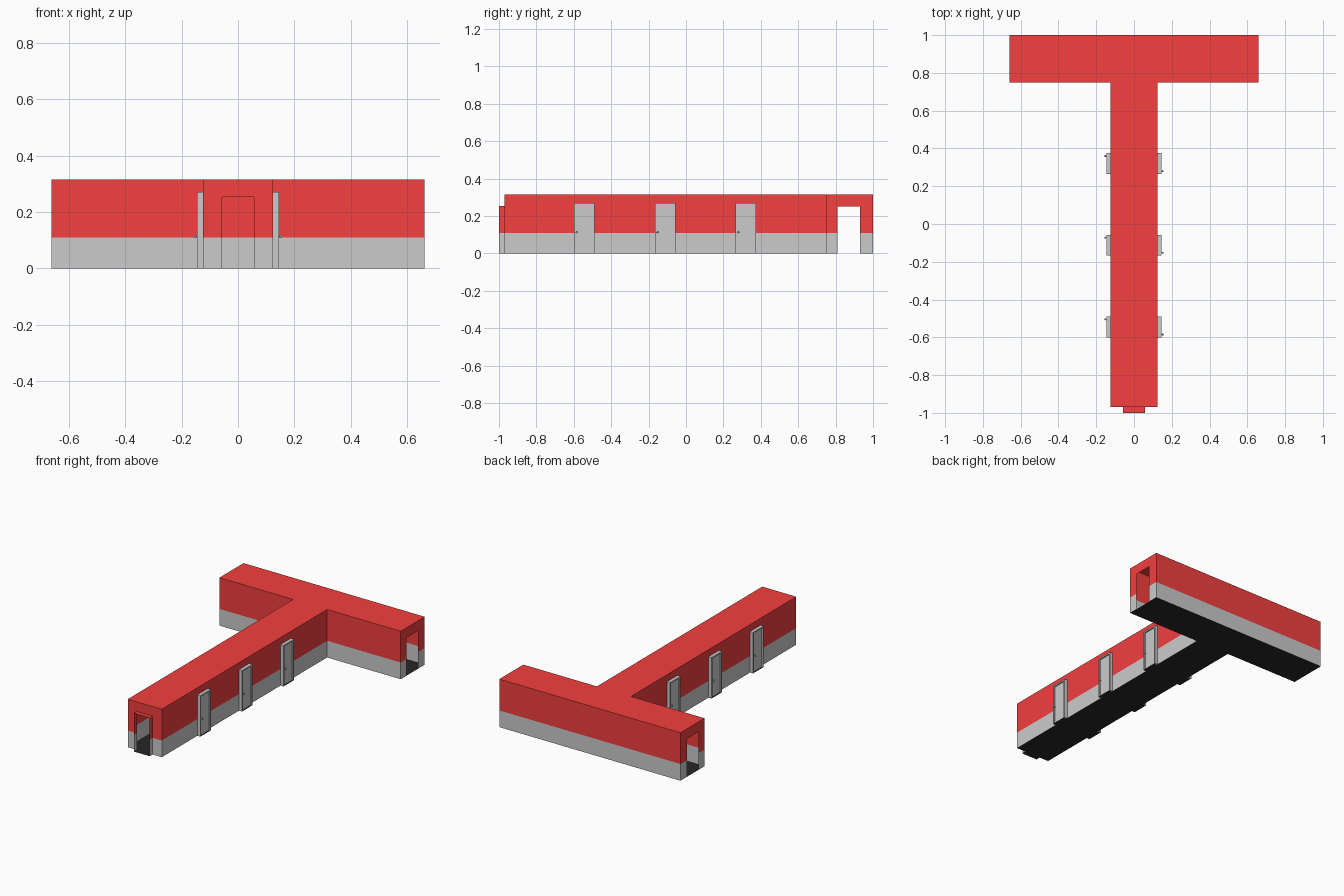
import bpy, bmesh
from mathutils import Matrix

if "Cube" in bpy.data.objects:
    bpy.data.objects.remove(bpy.data.objects["Cube"])

BAND, TOP = 0.11, 0.316          # paint line and roof height
SW, BW = 0.124, 0.66             # half widths of stem and cross bar
Y0, Y1, Y2 = -0.97, 0.75, 1.0    # stem front, bar front, bar back


def material(name, rgb):
    m = bpy.data.materials.new(name)
    m.diffuse_color = (*rgb, 1)
    m.use_nodes = True
    m.node_tree.nodes["Principled BSDF"].inputs["Base Color"].default_value = m.diffuse_color
    return m


RED = material("red_paint", (0.9, 0.05, 0.05))
BLACK = material("black_floor", (0.02, 0.02, 0.02))


def make(name, bm, mat=None):
    bmesh.ops.remove_doubles(bm, verts=bm.verts, dist=1e-5)
    me = bpy.data.meshes.new(name)
    bm.to_mesh(me)
    bm.free()
    if mat:
        me.materials.append(mat)
    ob = bpy.data.objects.new(name, me)
    bpy.context.collection.objects.link(ob)
    return ob


def face(bm, pts):
    bm.faces.new([bm.verts.new(p) for p in pts])


lower, upper = bmesh.new(), bmesh.new()


# Thin wall sheet from a to b, grey below the paint line and red above it
def wall(a, b, z0=0.0, z1=TOP):
    for bm, lo, hi in ((lower, z0, min(z1, BAND)), (upper, max(z0, BAND), z1)):
        if hi > lo:
            face(bm, [(*a, lo), (*b, lo), (*b, hi), (*a, hi)])


# Wall a-b with a doorway from c to d of height h
def doorway_wall(a, c, d, b, h):
    wall(a, c)
    wall(c, d, h, TOP)
    wall(d, b)


# Side walls of stem and bar, then the back wall
wall((SW, Y0), (SW, Y1))
wall((SW, Y1), (BW, Y1))
wall((BW, Y2), (-BW, Y2))
wall((-BW, Y1), (-SW, Y1))
wall((-SW, Y1), (-SW, Y0))

# Open bar ends
doorway_wall((BW, Y1), (BW, 0.81), (BW, 0.93), (BW, Y2), 0.25)
doorway_wall((-BW, Y2), (-BW, 0.93), (-BW, 0.81), (-BW, Y1), 0.25)

# Front entrance with a short projecting surround
EX, EH = 0.057, 0.253
doorway_wall((-SW, Y0), (-EX, Y0), (EX, Y0), (SW, Y0), EH)
wall((-EX, Y0), (-EX, -1), 0, EH)
wall((EX, -1), (EX, Y0), 0, EH)
face(upper, [(-EX, -1, EH), (EX, -1, EH), (EX, Y0, EH), (-EX, Y0, EH)])
make("lower_walls", lower)
make("upper_walls", upper, RED)

# T-shaped roof and floor
outline = [(-SW, Y0), (SW, Y0), (SW, Y1), (BW, Y1),
           (BW, Y2), (-BW, Y2), (-BW, Y1), (-SW, Y1)]
bm = bmesh.new()
face(bm, [(*p, TOP) for p in outline])
make("roof", bm, RED)
bm = bmesh.new()
face(bm, [(*p, 0) for p in reversed(outline)])
face(bm, [(-EX, Y0, 0), (EX, Y0, 0), (EX, -1, 0), (-EX, -1, 0)])
make("floor", bm, BLACK)


def box(bm, x0, x1, y0, y1, z0, z1):
    m = (Matrix.Translation(((x0 + x1) / 2, (y0 + y1) / 2, (z0 + z1) / 2))
         @ Matrix.Diagonal((x1 - x0, y1 - y0, z1 - z0, 1)))
    bmesh.ops.create_cube(bm, size=1, matrix=m)


# Side doors: frame, recessed leaf, knob and dark sill, turned half round on the left
W, H, D, T = 0.055, 0.27, 0.022, 0.009
for side, turn in (("right", 0), ("left", 3.14159265)):
    for i, yc in enumerate((-0.545, -0.112, 0.32)):
        parts = {"frame": bmesh.new(), "leaf": bmesh.new(),
                 "knob": bmesh.new(), "sill": bmesh.new()}
        # Arch-shaped frame extruded from the wall
        f = parts["frame"]
        prof = [(-W, 0), (-W + T, 0), (-W + T, H - T), (W - T, H - T),
                (W - T, 0), (W, 0), (W, H), (-W, H)]
        face(f, [(0, y, z) for y, z in prof])
        ext = bmesh.ops.extrude_face_region(f, geom=f.faces[:])
        bmesh.ops.translate(f, vec=(D, 0, 0), verts=[
            v for v in ext["geom"] if isinstance(v, bmesh.types.BMVert)])
        bmesh.ops.recalc_face_normals(f, faces=f.faces)
        box(parts["leaf"], 0.0, D - 0.008, -W + T, W - T, 0.001, H - T)
        # Knob stem and ball
        box(parts["knob"], D - 0.009, D + 0.006, -0.0415, -0.0385, 0.1115, 0.1145)
        bmesh.ops.create_uvsphere(parts["knob"], u_segments=10, v_segments=6, radius=0.005,
                                  matrix=Matrix.Translation((D + 0.006, -0.04, 0.113)))
        face(parts["sill"], [(0, -W, 0), (0, W, 0), (D, W, 0), (D, -W, 0)])
        for key, bm in parts.items():
            ob = make(f"{side}_door_{key}_{i + 1}", bm, BLACK if key == "sill" else None)
            ob.location = (SW if turn == 0 else -SW, yc, 0)
            ob.rotation_euler.z = turn
